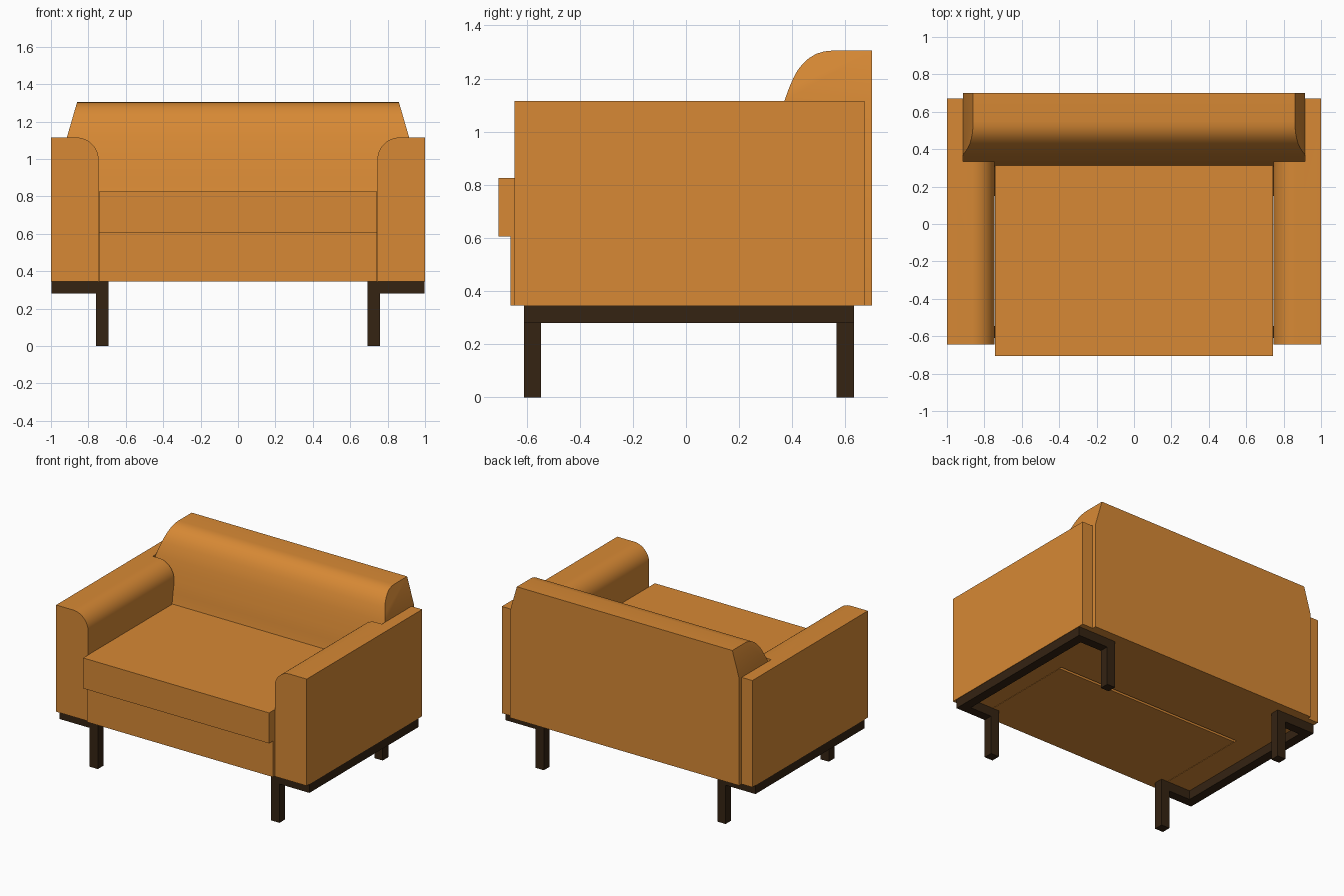
import bpy, bmesh, math

if "Cube" in bpy.data.objects:
    bpy.data.objects.remove(bpy.data.objects["Cube"])


def material(name, color):
    m = bpy.data.materials.new(name)
    m.diffuse_color = color
    m.use_nodes = True
    m.node_tree.nodes["Principled BSDF"].inputs["Base Color"].default_value = m.diffuse_color
    return m


FABRIC = material("orange fabric", (0.68, 0.25, 0.035, 1))
WOOD = material("dark wood", (0.035, 0.017, 0.006, 1))


def finish(bm, name, mat, smooth=False):
    bmesh.ops.recalc_face_normals(bm, faces=bm.faces[:])
    me = bpy.data.meshes.new(name)
    bm.to_mesh(me)
    bm.free()
    ob = bpy.data.objects.new(name, me)
    bpy.context.collection.objects.link(ob)
    me.materials.append(mat)
    if smooth:
        bpy.ops.object.select_all(action='DESELECT')
        ob.select_set(True)
        bpy.context.view_layer.objects.active = ob
        bpy.ops.object.shade_smooth_by_angle(angle=math.radians(30))
    return ob


def box(name, lo, hi, mat):
    bm = bmesh.new()
    bmesh.ops.create_cube(bm, size=1)
    for v in bm.verts:
        v.co = [l + (c + 0.5) * (h - l) for c, l, h in zip(v.co, lo, hi)]
    return finish(bm, name, mat)


def mirror(ob):
    ob.modifiers.new("mirror", 'MIRROR')


# Seat base and cushion
box("seat_base", (-0.742, -0.66, 0.345), (0.742, 0.13, 0.605), FABRIC)
box("seat_cushion", (-0.742, -0.705, 0.605), (0.742, 0.33, 0.825), FABRIC)

# Arms: rounded inner top edge, extruded front to back
prof = [(1.0, 0.345), (1.0, 1.115)]
for i in range(13):
    a = math.pi / 2 * (1 + i / 12)
    prof.append((0.865 + 0.12 * math.cos(a), 0.995 + 0.12 * math.sin(a)))
prof.append((0.745, 0.345))
bm = bmesh.new()
face = bm.faces.new([bm.verts.new((x, -0.645, z)) for x, z in prof])
ext = bmesh.ops.extrude_face_region(bm, geom=[face], use_keep_orig=True)
for v in ext["geom"]:
    if isinstance(v, bmesh.types.BMVert):
        v.co.y = 0.672
arm = finish(bm, "arms", FABRIC, True)

# Notch in the arms where the backrest sits
cutter = box("arm_notch_cutter", (0.5, 0.335, 0.2), (0.915, 0.9, 1.3), FABRIC)
cutter.hide_render = True
cutter.hide_viewport = True
cutter.display_type = 'WIRE'
cut = arm.modifiers.new("notch", 'BOOLEAN')
cut.object = cutter
cut.operation = 'DIFFERENCE'
cut.solver = 'EXACT'
mirror(arm)

# Backrest: curved front, ends that taper above the arms
SHOULDER = 1.115
upper = [(0.70, SHOULDER), (0.70, 1.305), (0.55, 1.305), (0.52, 1.302), (0.49, 1.293),
         (0.463, 1.277), (0.44, 1.256), (0.42, 1.231), (0.403, 1.2), (0.387, 1.162),
         (0.37, SHOULDER)]
lower = [(0.355, 1.05), (0.338, 0.98), (0.323, 0.9), (0.312, 0.82),
         (0.25, 0.6), (0.15, 0.345), (0.70, 0.345)]
bm = bmesh.new()
sides = []
for s in (-1, 1):
    ring = []
    for y, z in upper + lower:
        half = 0.915 - 0.055 * max(0, z - SHOULDER) / 0.19
        ring.append(bm.verts.new((s * half, y, z)))
    n = len(upper)
    bm.faces.new(ring[:n])
    bm.faces.new([ring[0]] + ring[n - 1:])
    sides.append(ring)
a, b = sides
for i in range(len(a)):
    j = (i + 1) % len(a)
    bm.faces.new((a[i], a[j], b[j], b[i]))
finish(bm, "backrest", FABRIC, True)

# Base frame: side rail, short end rails and inset legs
mirror(box("side_rails", (0.93, -0.61, 0.28), (0.997, 0.632, 0.345), WOOD))
for part, y0, y1 in (("front", -0.61, -0.545), ("back", 0.567, 0.632)):
    mirror(box(part + "_short_rails", (0.692, y0, 0.28), (0.93, y1, 0.345), WOOD))
    mirror(box(part + "_legs", (0.692, y0, 0.0), (0.758, y1, 0.28), WOOD))
